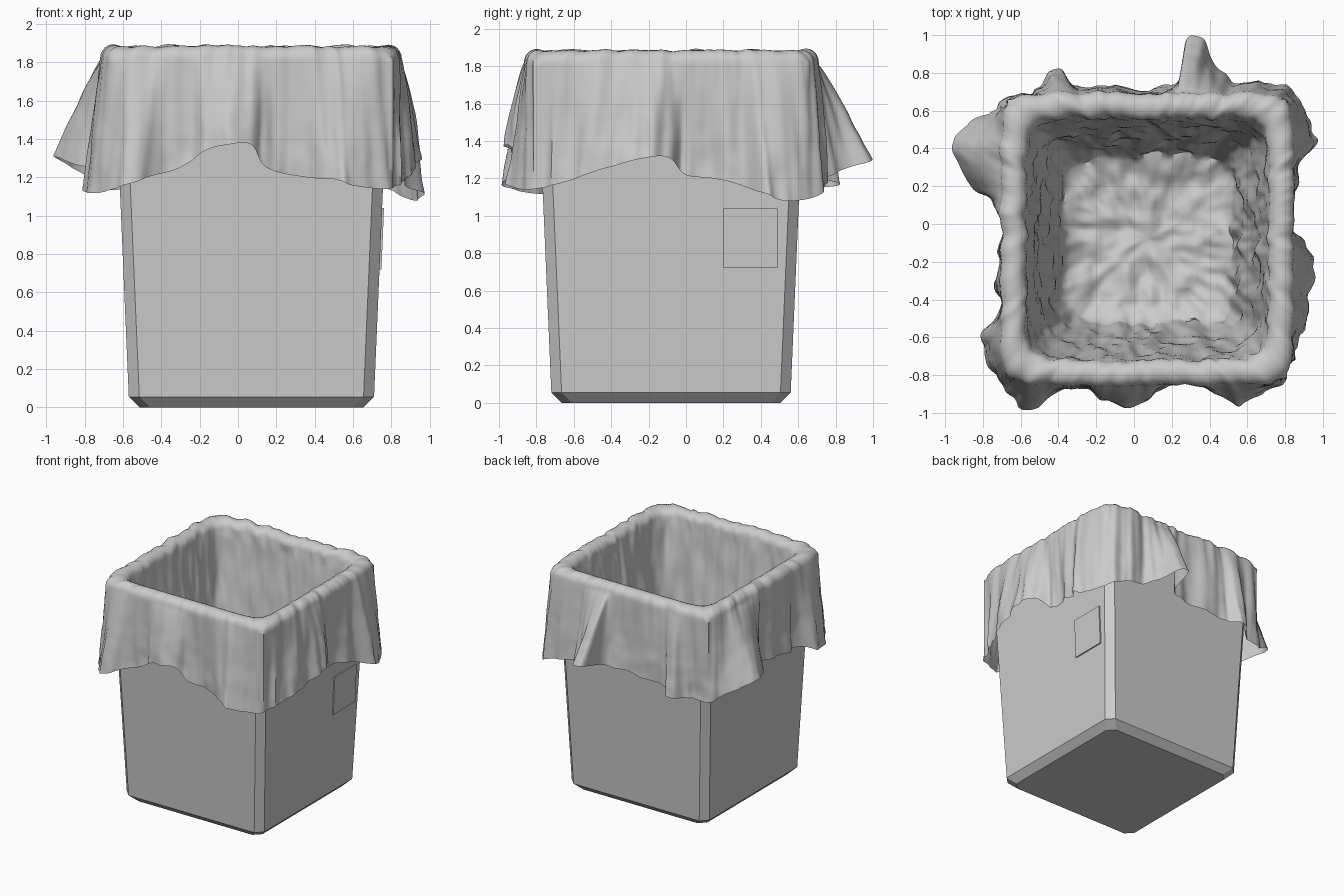
import bpy, bmesh, math
from mathutils import Vector, noise

if "Cube" in bpy.data.objects:
    bpy.data.objects.remove(bpy.data.objects["Cube"])

CX, CY = 0.07, -0.08


def make_object(name, bm, smooth=None):
    bmesh.ops.recalc_face_normals(bm, faces=bm.faces)
    me = bpy.data.meshes.new(name)
    bm.to_mesh(me)
    bm.free()
    ob = bpy.data.objects.new(name, me)
    bpy.context.collection.objects.link(ob)
    if smooth:
        bpy.ops.object.select_all(action='DESELECT')
        ob.select_set(True)
        bpy.context.view_layer.objects.active = ob
        bpy.ops.object.shade_smooth_by_angle(angle=math.radians(smooth))
    return ob


def bridge(bm, rings):
    for a, b in zip(rings, rings[1:]):
        n = len(a)
        for i in range(n):
            j = (i + 1) % n
            bm.faces.new((a[i], a[j], b[j], b[i]))


# Bin: tapered, chamfered square bucket with a wall thickness
bm = bmesh.new()
rings = []
for h, z in ((0.585, 0), (0.64, 0.055), (0.715, 1.81), (0.675, 1.81), (0.60, 0.06)):
    k = h - 0.055
    pts = ((h, -k), (h, k), (k, h), (-k, h), (-h, k), (-h, -k), (-k, -h), (k, -h))
    rings.append([bm.verts.new((CX + x, CY + y, z)) for x, y in pts])
bridge(bm, rings)
bm.faces.new(rings[0])
bm.faces.new(rings[-1])
make_object("bin", bm)

# Small plate on the right side, following the wall's slope
bm = bmesh.new()
bmesh.ops.create_cube(bm, size=1)
for v in bm.verts:
    z = 0.88 + v.co.z * 0.32
    wall = CX + 0.64 + 0.075 * (z - 0.055) / 1.755
    v.co = (wall + v.co.x * 0.02, 0.345 + v.co.y * 0.29, z)
make_object("side_plate", bm)

# Hem of the bag: control points (x, y, z), counter-clockwise from the right
HEM = [
    (0.84, 0.0, 1.22), (0.84, 0.15, 1.2), (0.86, 0.3, 1.16), (0.96, 0.42, 1.12),
    (0.94, 0.54, 1.08), (0.85, 0.68, 1.1), (0.73, 0.75, 1.16), (0.55, 0.76, 1.2),
    (0.43, 0.85, 1.25), (0.36, 0.96, 1.29), (0.28, 0.99, 1.3), (0.23, 0.76, 1.24),
    (0.0, 0.71, 1.22), (-0.3, 0.73, 1.2), (-0.4, 0.83, 1.17), (-0.52, 0.73, 1.15),
    (-0.7, 0.66, 1.14), (-0.84, 0.55, 1.24), (-0.97, 0.42, 1.31), (-0.88, 0.2, 1.27),
    (-0.72, 0.09, 1.24), (-0.72, -0.25, 1.2), (-0.72, -0.48, 1.18), (-0.8, -0.6, 1.13),
    (-0.72, -0.82, 1.12), (-0.55, -0.98, 1.17), (-0.44, -0.91, 1.21), (-0.3, -0.86, 1.25),
    (-0.17, -0.93, 1.34), (-0.06, -0.98, 1.37), (0.07, -0.95, 1.37), (0.15, -0.87, 1.25),
    (0.36, -0.86, 1.2), (0.5, -0.93, 1.19), (0.6, -0.96, 1.16), (0.77, -0.83, 1.14),
    (0.86, -0.65, 1.18), (0.93, -0.45, 1.25), (0.96, -0.22, 1.31), (0.91, -0.09, 1.31)]


def spline(pts, t):
    n = len(pts)
    i = int(t)
    f = t - i
    a, b, c, d = (Vector(pts[(i + k) % n]) for k in (-1, 0, 1, 2))
    return b + 0.5 * f * (c - a + f * (2 * a - 5 * b + 4 * c - d + f * (3 * (b - c) + d - a)))


N = 400
hem = [spline(HEM, i * len(HEM) / N) for i in range(N)]
raw = []
for p in hem:
    a = math.atan2(p.y - CY, p.x - CX)
    while raw and a < raw[-1] - math.pi:
        a += 2 * math.pi
    raw.append(a)


def smoothed_angle(i, w=7):
    total = 0
    for k in range(i - w, i + w + 1):
        turns, m = divmod(k, N)
        total += raw[m] + 2 * math.pi * turns
    return total / (2 * w + 1)


angles = [smoothed_angle(i) for i in range(N)]


def square(a, h, p=11):
    c, s = math.cos(a), math.sin(a)
    r = h / (abs(c) ** p + abs(s) ** p) ** (1 / p)
    return Vector((CX + r * c, CY + r * s, 0))


def creases(p, fh, fv):
    q = Vector((p.x * fh, p.y * fh, p.z * fv))
    return noise.noise(q) + 0.5 * noise.noise(q * 2.1 + Vector((7, 3, 1)))


# Bag rows run floor -> inner wall -> rolled rim -> outer skirt
rows = [('floor', k / 16) for k in range(1, 16)]
rows += [('wall', k / 34) for k in range(34)]
rows += [('rim', k / 10) for k in range(10)]
rows += [('skirt', k / 26) for k in range(27)]


def bag_point(kind, t, i):
    a = angles[i]
    out = Vector((math.cos(a), math.sin(a), 0))
    if kind == 'floor':
        p = square(a, 0.44 * t, 2 + 7 * t)
        p.z = 0.2 + 0.08 * t ** 4 + 0.035 * creases(p, 8, 1)
        return p + out * 0.03 * t ** 3 * creases(p, 8, 2)
    if kind == 'wall':
        p = square(a, 0.44 + 0.2 * t ** 0.8, 9)
        p.z = 0.28 + 1.54 * t
        return p + out * (0.035 - 0.015 * t) * creases(p, 9, 2.2)
    if kind == 'rim':
        g = math.pi * (1 - t)
        p = square(a, 0.708 + 0.068 * math.cos(g))
        p.z = 1.82 + 0.066 * math.sin(g)
        n = creases(square(a, 0.7), 10, 1)
        return p + out * 0.02 * n + Vector((0, 0, 0.012 * math.sin(g) * n))
    start = square(a, 0.776)
    end = hem[i]
    p = start.lerp(end, t ** 0.85)
    p.z = 1.82 + (end.z - 1.82) * t
    # sharp pleats that deepen towards the hem
    pleat = creases(square(a, 0.7) + Vector((0, 0, t * 0.3)), 10, 2)
    p += out * (0.02 + 0.022 * t) * pleat + out * 0.012 * t * creases(p, 6, 5)
    # keep the cloth outside the bin
    size = max(abs(p.x - CX), abs(p.y - CY))
    if size < 0.74:
        f = 0.74 / size
        p.x, p.y = CX + (p.x - CX) * f, CY + (p.y - CY) * f
    p.x = max(-0.975, min(0.975, p.x))
    p.y = max(-1, min(1, p.y))
    return p


bm = bmesh.new()
rings = [[bm.verts.new(bag_point(kind, t, i)) for i in range(N)] for kind, t in rows]
bridge(bm, rings)
centre = bm.verts.new((CX, CY, 0.2))
for i in range(N):
    bm.faces.new((centre, rings[0][i], rings[0][(i + 1) % N]))
make_object("bin_bag", bm, 60)
